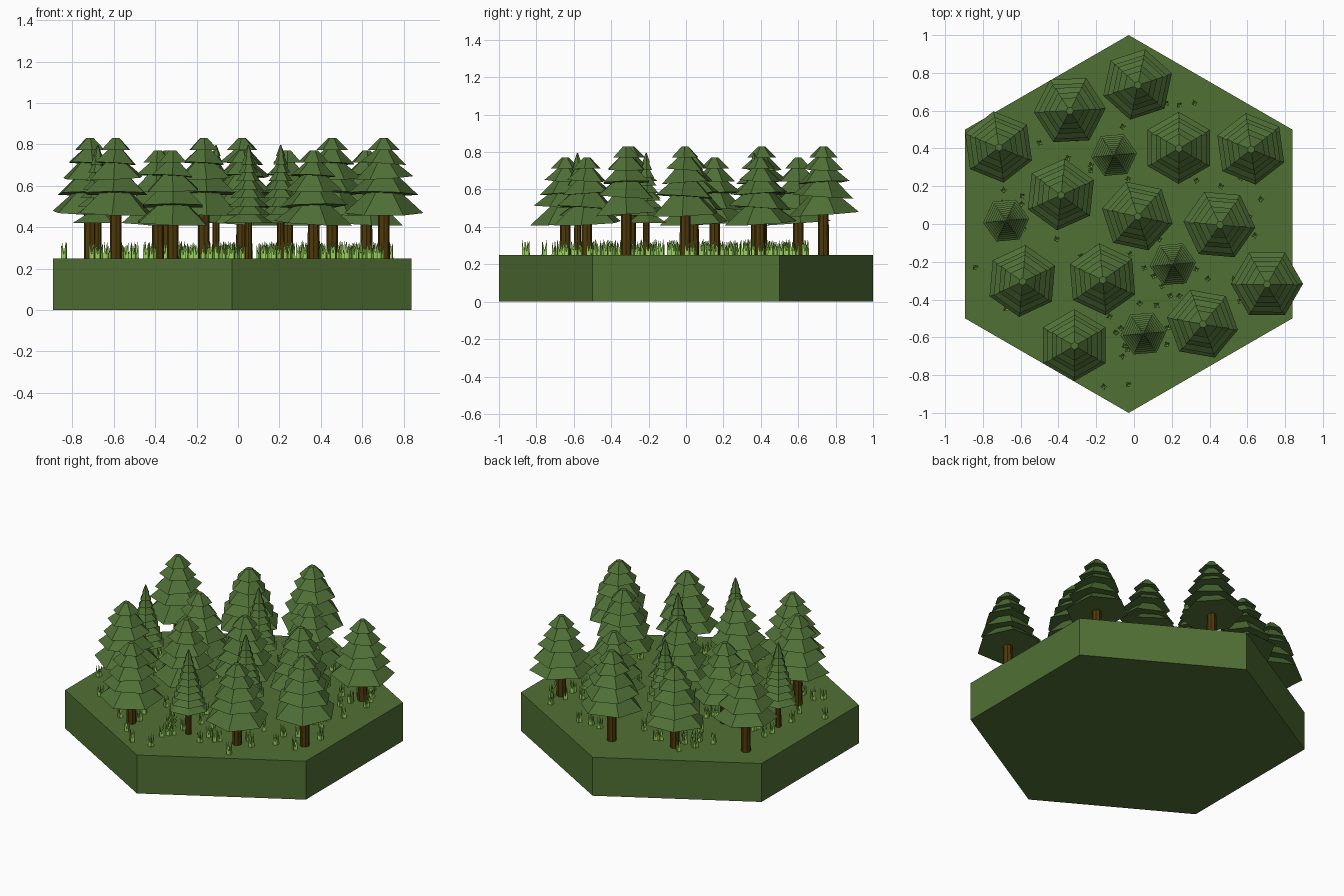
import bpy, bmesh, math, random
from mathutils import Matrix, Vector

if "Cube" in bpy.data.objects:
    bpy.data.objects.remove(bpy.data.objects["Cube"])

random.seed(4)
GROUND = 0.25


def material(name, rgb):
    m = bpy.data.materials.new(name)
    m.diffuse_color = (*rgb, 1)
    m.use_nodes = True
    m.node_tree.nodes["Principled BSDF"].inputs["Base Color"].default_value = m.diffuse_color
    return m


turf = material("turf green", (0.081, 0.160, 0.034))
needle = material("needle green", (0.078, 0.160, 0.037))
bark = material("bark brown", (0.080, 0.042, 0.003))
blade_green = material("bright grass", (0.32, 0.66, 0.10))


def frustum(bm, r0, r1, z0, z1, sides, x=0, y=0, turn=0, tilt=0, lean=0):
    """Faceted cone, first corner at angle 'turn', tipped by 'tilt' about axis 'lean'."""
    geo = bmesh.ops.create_cone(bm, cap_ends=True, segments=sides, radius1=r0,
                                radius2=r1, depth=z1 - z0)
    vs = geo["verts"]
    rim = max(vs, key=lambda v: v.co.xy.length).co
    spin = turn - math.atan2(rim.y, rim.x)
    axis = Vector((math.cos(lean), math.sin(lean), 0))
    bmesh.ops.transform(bm, verts=vs, matrix=Matrix.Translation((x, y, (z0 + z1) / 2))
                        @ Matrix.Rotation(tilt, 4, axis) @ Matrix.Rotation(spin, 4, 'Z'))


def finish(bm, name, mat):
    me = bpy.data.meshes.new(name)
    bm.to_mesh(me)
    bm.free()
    me.materials.append(mat)
    ob = bpy.data.objects.new(name, me)
    bpy.context.collection.objects.link(ob)
    return ob


def trunk(x, y, r, z0, z1):
    bm = bmesh.new()
    frustum(bm, r, r * 0.95, z0, z1, 8, x, y)
    finish(bm, "trunk", bark)


# Hexagonal ground tile
bm = bmesh.new()
frustum(bm, 1, 1, 0, GROUND, 6, -0.028, 0, math.pi / 2)
finish(bm, "ground_tile", turf)

# Broad pines: x, y, top height, turn in degrees
pines = [
    (0.02, 0.735, 0.83, 18), (-0.34, 0.60, 0.77, 3), (-0.715, 0.405, 0.83, 38),
    (0.238, 0.40, 0.77, 30), (0.62, 0.395, 0.77, 38), (-0.386, 0.153, 0.77, 24),
    (0.02, 0.04, 0.77, 48), (0.455, -0.005, 0.83, 55), (-0.59, -0.305, 0.83, 25),
    (-0.165, -0.296, 0.83, 35), (0.704, -0.32, 0.83, 0), (0.365, -0.53, 0.77, 50),
    (-0.315, -0.645, 0.77, 30),
]
# Tier: rim radius, top radius, rim and top measured down from the tree top
tiers = [(0.191, 0.075, 0.350, 0.255), (0.167, 0.062, 0.268, 0.175),
         (0.140, 0.048, 0.192, 0.11), (0.110, 0.032, 0.122, 0.05),
         (0.078, 0.020, 0.058, 0.0)]
for x, y, top, turn in pines:
    trunk(x, y, 0.029, GROUND, top - 0.28)
    bm = bmesh.new()
    for i, (r0, r1, rim, cap) in enumerate(tiers):
        # tiers sit slightly crooked, the topmost one level
        drop = 0.012 if i == 0 and top > 0.8 else 0
        frustum(bm, r0, r1, top - rim - drop, top - cap, 6, x, y, math.radians(turn),
                math.radians(4) if i < 4 else 0, math.radians(turn + 150 * i))
    finish(bm, "pine_crown", needle)

# Slim spruces with many thin tiers
spruces = [(-0.106, 0.365), (-0.677, 0.018), (0.206, -0.213), (0.05, -0.58)]
for x, y in spruces:
    trunk(x, y, 0.018, GROUND, 0.5)
    bm = bmesh.new()
    n = 9
    for i in range(n):
        r = 0.112 * (1 - i / n) + 0.010
        z = 0.42 + i * 0.0405
        frustum(bm, r, 0.003 if i == n - 1 else r * 0.32, z, z + 0.052, 6, x, y,
                math.radians(5))
    finish(bm, "spruce_crown", needle)

# Grass tufts: seen in the clearings, plus scattered ones under the crowns
tufts = [
    (0.17, 0.64), (0.24, 0.63), (0.32, 0.64), (-0.50, 0.43), (-0.35, 0.35),
    (-0.69, 0.18), (0.46, 0.20), (0.67, 0.13), (-0.84, -0.23), (0.64, -0.06),
    (-0.28, -0.17), (0.39, -0.29), (0.53, -0.29), (0.33, -0.24), (0.24, -0.38),
    (0.03, -0.42), (-0.06, -0.70), (-0.16, -0.86), (-0.03, -0.85), (-0.13, -0.49),
    (-0.07, -0.55), (0.33, 0.23), (-0.20, -0.13), (-0.41, -0.08), (-0.02, -0.16),
    (0.12, -0.43),
]
trees = [p[:2] for p in pines] + spruces
while len(tufts) < 120:
    p = Vector((random.uniform(-0.77, 0.75), random.uniform(-0.77, 0.64)))
    near = min((p - Vector(t)).length for t in trees)
    if 0.05 < near < 0.17 and p.length < 0.82:
        tufts.append(tuple(p))

bm = bmesh.new()
for x, y in tufts:
    start = random.uniform(0, 2)
    for k in range(4):
        # each blade is a three-sided spike leaning outwards
        a = start + k * math.pi / 2
        out = Vector((math.cos(a), math.sin(a), 0))
        mid = Vector((x, y, GROUND - 0.002)) + out * 0.008
        base = [bm.verts.new(mid + Vector((math.cos(a + j * 2.0944),
                                           math.sin(a + j * 2.0944), 0)) * 0.010)
                for j in range(3)]
        apex = bm.verts.new(mid + out * 0.008 + Vector((0, 0, random.uniform(0.065, 0.088))))
        for j in range(3):
            bm.faces.new((base[j], base[(j + 1) % 3], apex))
finish(bm, "grass_tufts", blade_green)
